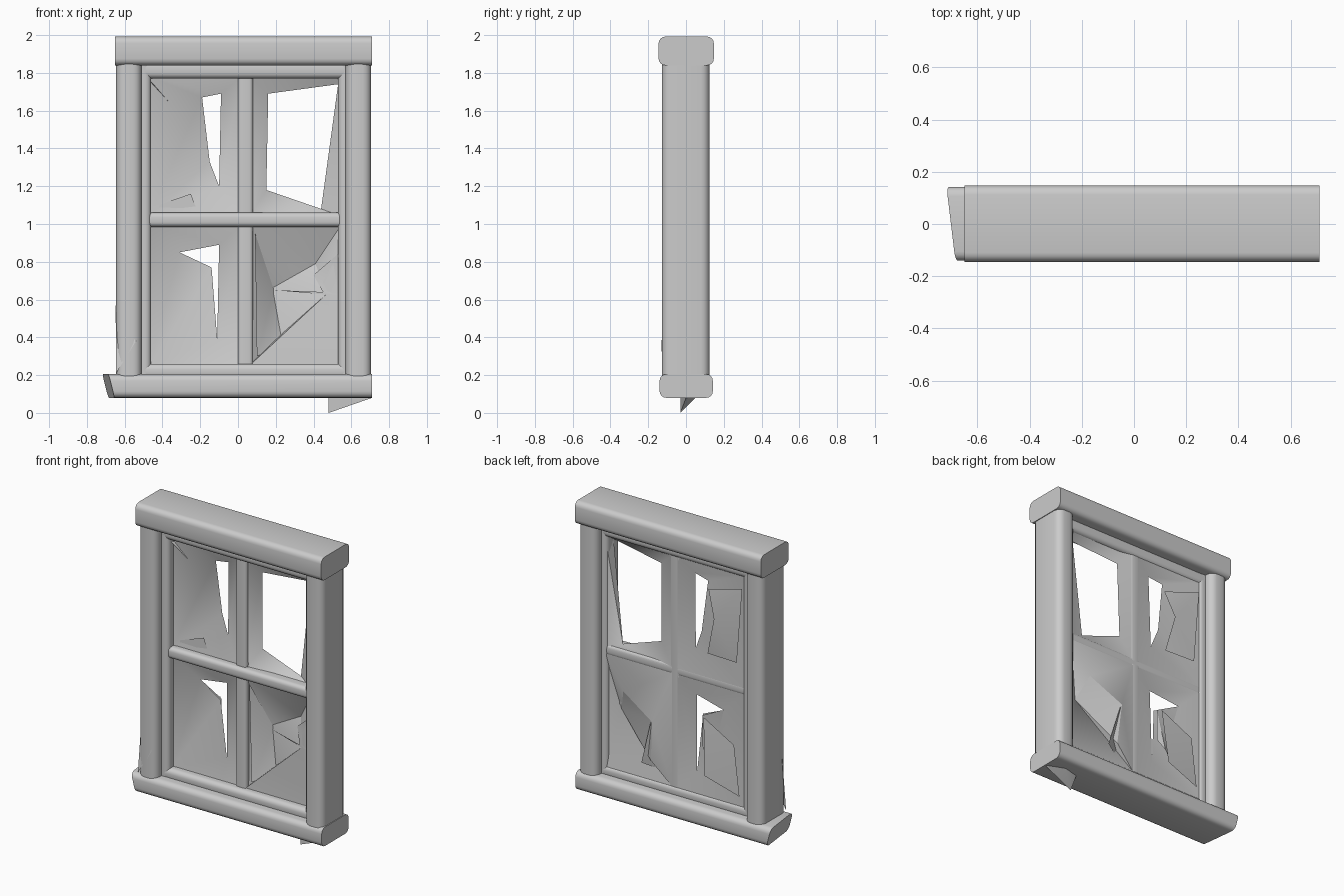
import bpy, bmesh, math
from mathutils import Vector

cube = bpy.data.objects.get("Cube")
if cube:
    bpy.data.objects.remove(cube, do_unlink=True)

GREY = (0.6, 0.6, 0.6, 1)
mat = bpy.data.materials.new("plain_grey")
mat.use_nodes = True
mat.diffuse_color = GREY
mat.node_tree.nodes["Principled BSDF"].inputs["Base Color"].default_value = GREY


def finish(name, bm, angle=60):
    """Turn a bmesh into a named, shaded object."""
    bmesh.ops.recalc_face_normals(bm, faces=bm.faces[:])
    mesh = bpy.data.meshes.new(name)
    bm.to_mesh(mesh)
    bm.free()
    mesh.materials.append(mat)
    obj = bpy.data.objects.new(name, mesh)
    bpy.context.collection.objects.link(obj)
    bpy.ops.object.select_all(action='DESELECT')
    obj.select_set(True)
    bpy.context.view_layer.objects.active = obj
    bpy.ops.object.shade_smooth_by_angle(angle=math.radians(angle))
    return obj


def bar(name, xs, ys, zs, axis, round_off):
    """Box whose edges along one axis are rounded."""
    bm = bmesh.new()
    bmesh.ops.create_cube(bm, size=1)
    for v in bm.verts:
        v.co = Vector([a + (b - a) * (c + 0.5) for (a, b), c in zip((xs, ys, zs), v.co)])
    long_edges = [e for e in bm.edges
                  if abs((e.verts[0].co - e.verts[1].co).normalized()[axis]) > 0.9]
    bmesh.ops.bevel(bm, geom=long_edges, offset=round_off, segments=4,
                    profile=0.5, affect='EDGES')
    return finish(name, bm)


def pane(name, xs, zs, ring, front=-0.02, back=0.06, filled=False):
    """Crumpled pane: front and back sheets running in to a torn ring."""
    bm = bmesh.new()
    (x0, x1), (z0, z1) = xs, zs
    corners = [(x0, z1), (x1, z1), (x1, z0), (x0, z0)]
    inner = [bm.verts.new(p) for p in ring]
    for y in (front, back):
        outer = [bm.verts.new((x, y, z)) for x, z in corners]
        for i in range(4):
            j = (i + 1) % 4
            # The bottom side folds along its other diagonal
            near, far = (inner[i], outer[j]) if i == 2 else (inner[j], outer[i])
            bm.faces.new((outer[i], outer[j], near))
            bm.faces.new((far, inner[j], inner[i]))
    if filled:
        bm.faces.new((inner[0], inner[1], inner[2]))
        bm.faces.new((inner[0], inner[2], inner[3]))
    return finish(name, bm, 45)


def shard(name, points):
    """Folded scrap made as a strip of triangles."""
    bm = bmesh.new()
    vs = [bm.verts.new(p) for p in points]
    for i in range(len(vs) - 2):
        bm.faces.new(vs[i:i + 3])
    return finish(name, bm, 45)


# Outer frame
bar("right_stile", (-0.645, -0.51), (-0.128, 0.125), (0.12, 1.95), 2, 0.045)
bar("left_stile", (0.57, 0.705), (-0.128, 0.125), (0.12, 1.95), 2, 0.045)
bar("top_rail", (-0.65, 0.71), (-0.145, 0.147), (1.84, 1.992), 0, 0.035)
bottom_rail = bar("bottom_rail", (-0.685, 0.71), (-0.14, 0.142), (0.08, 0.205), 0, 0.035)
# Skewed swollen end of the bottom rail
for v in bottom_rail.data.vertices:
    if v.co.x < 0:
        v.co.x -= 0.25 * (v.co.z - 0.14) + 0.12 * v.co.y

# Spike under the bottom rail
spike = bmesh.new()
for p in ((0.48, -0.03, 0), (0.48, 0.03, 0.09), (0.48, -0.03, 0.09),
          (0.71, 0, 0.08), (0.6, 0.06, 0.09)):
    spike.verts.new(p)
bmesh.ops.convex_hull(spike, input=spike.verts[:])
finish("bottom_spike", spike)

# Inner sash
for name, xs in (("right_sash", (-0.54, -0.46)), ("left_sash", (0.53, 0.6))):
    bar(name, xs, (-0.07, 0.07), (0.18, 1.86), 2, 0.03)
for name, zs in (("top_sash", (1.77, 1.86)), ("bottom_sash", (0.18, 0.26))):
    bar(name, (-0.53, 0.59), (-0.07, 0.07), zs, 0, 0.03)

# Glazing bars, their backs flush with the panes
bar("upright_glazing_bar", (0.0, 0.08), (-0.03, 0.06), (0.22, 1.8), 2, 0.02)
bar("cross_glazing_bar", (-0.52, 0.58), (-0.06, 0.06), (0.985, 1.06), 0, 0.025)

# Panes, with ring corners in order: top -x, top +x, bottom +x, bottom -x
pane("upper_right_pane", (-0.47, 0.02), (1.04, 1.78),
     [(-0.19, 0.04, 1.67), (-0.09, 0.03, 1.69), (-0.10, 0.04, 1.2), (-0.15, 0.05, 1.33)])
pane("upper_left_pane", (0.06, 0.55), (1.04, 1.78),
     [(0.16, 0.03, 1.69), (0.53, 0.0, 1.74), (0.44, 0.03, 1.08), (0.15, 0.04, 1.18)])
pane("lower_right_pane", (-0.47, 0.02), (0.25, 1.0),
     [(-0.31, 0.05, 0.85), (-0.10, 0.03, 0.89), (-0.11, 0.04, 0.39), (-0.14, 0.02, 0.77)])
pane("lower_left_pane", (0.06, 0.55), (0.25, 1.0),
     [(0.18, 0.1, 0.66), (0.41, 0.07, 0.79), (0.47, 0.0, 0.63), (0.2, 0.08, 0.39)],
     filled=True)

# Crumpled scraps
shard("upper_scrap", [(-0.45, -0.01, 1.09), (-0.25, 0.0, 1.16), (-0.22, 0.0, 1.08)])
shard("upper_corner_scrap", [(-0.47, -0.04, 1.76), (-0.37, 0.0, 1.65), (-0.42, 0.03, 1.72)])
shard("upper_back_scrap", [(-0.2, 0.05, 1.62), (-0.46, 0.07, 1.7), (-0.26, 0.08, 1.45),
                           (-0.42, 0.07, 1.2), (-0.2, 0.06, 1.2)])
shard("lower_scrap", [(-0.31, 0.05, 0.85), (-0.35, 0.02, 0.34), (-0.15, 0.04, 0.77),
                      (-0.2, 0.06, 0.5), (-0.15, 0.04, 0.56)])
shard("lower_back_scrap", [(-0.17, 0.06, 0.77), (-0.4, 0.07, 0.65), (-0.2, 0.09, 0.4),
                           (-0.44, 0.07, 0.32)])
shard("lower_fold", [(0.09, -0.01, 0.95), (0.19, 0.1, 0.65), (0.1, 0.0, 0.3),
                     (0.27, 0.08, 0.36)])
shard("side_fold", [(0.54, -0.03, 0.85), (0.4, 0.05, 0.73), (0.54, -0.02, 0.62),
                    (0.45, 0.0, 0.64), (0.19, 0.07, 0.65)])
shard("stile_scrap", [(-0.648, -0.08, 0.57), (-0.54, -0.13, 0.38), (-0.645, -0.125, 0.21)])
